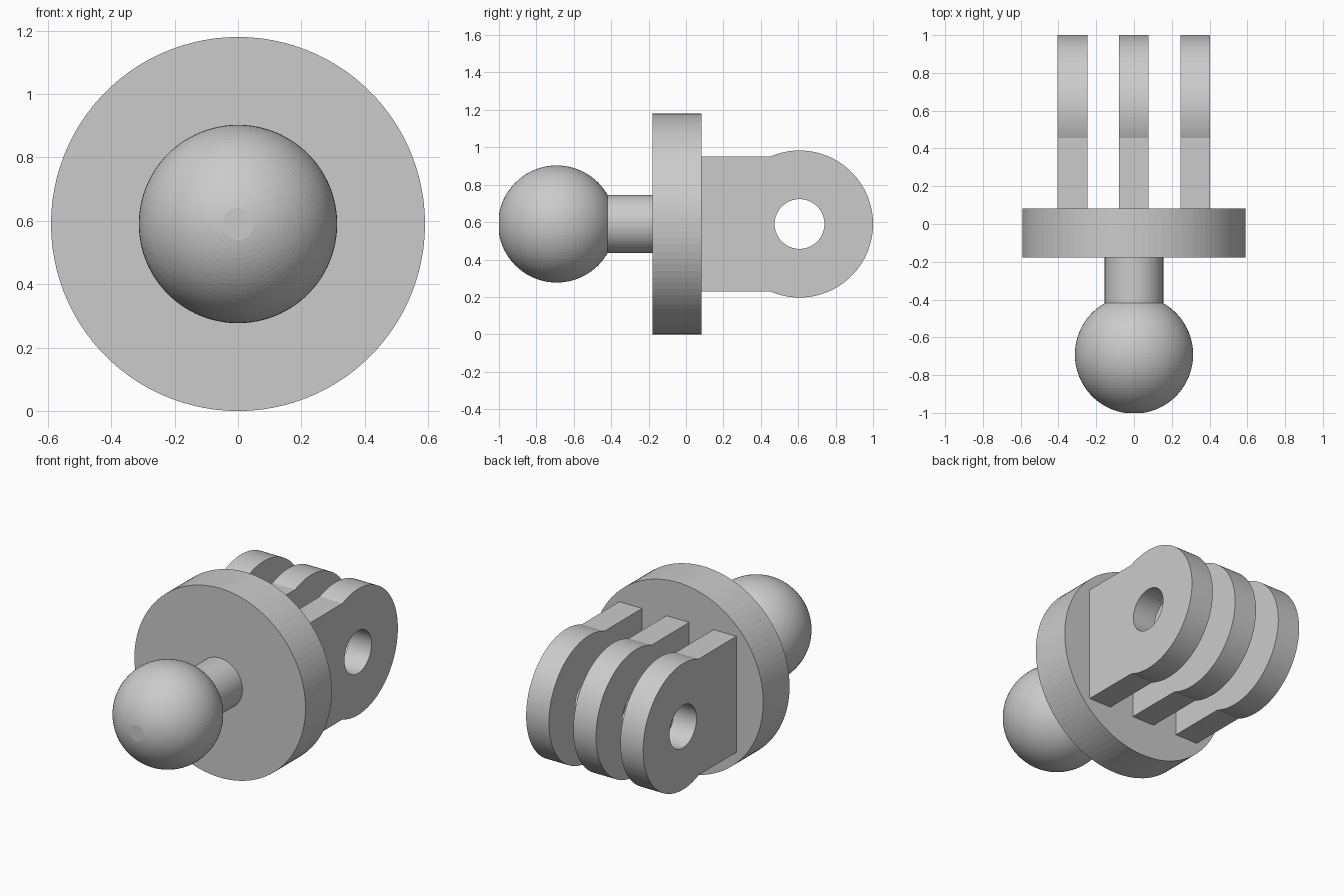
import bpy, bmesh
from math import sin, cos, pi, asin, sqrt
from mathutils import Vector

cube = bpy.data.objects.get("Cube")
if cube:
    bpy.data.objects.remove(cube, do_unlink=True)

AXIS_Z = 0.59      # height of the common axis
SIDES = 100

grey = bpy.data.materials.new("plain grey")
grey.use_nodes = True
colour = (0.6, 0.6, 0.6, 1)
grey.diffuse_color = colour
grey.node_tree.nodes["Principled BSDF"].inputs["Base Color"].default_value = colour


def finish(name, bm):
    bmesh.ops.recalc_face_normals(bm, faces=bm.faces[:])
    mesh = bpy.data.meshes.new(name)
    bm.to_mesh(mesh)
    bm.free()
    mesh.materials.append(grey)
    obj = bpy.data.objects.new(name, mesh)
    bpy.context.collection.objects.link(obj)
    return obj


def lathe(name, profile):
    """Turn (radius, y) points around the y axis and cap both ends."""
    bm = bmesh.new()
    rings = []
    for r, y in profile:
        rings.append([bm.verts.new((r * cos(2 * pi * i / SIDES), y,
                                    AXIS_Z + r * sin(2 * pi * i / SIDES)))
                      for i in range(SIDES)])
    for a, b in zip(rings, rings[1:]):
        for i in range(SIDES):
            j = (i + 1) % SIDES
            bm.faces.new((a[i], a[j], b[j], b[i]))
    bm.faces.new(rings[0])
    bm.faces.new(rings[-1])
    return finish(name, bm)


# Round plate and neck
lathe("round_plate", [(0.59, -0.178), (0.59, 0.082)])
lathe("neck", [(0.155, -0.45), (0.155, -0.17)])

# Ball with a small flat on its front
BALL_R, BALL_Y = 0.313, -0.691
first = asin(0.05 / BALL_R)
last = pi - asin(0.15 / BALL_R)
steps = 40
angles = [first + (last - first) * i / steps for i in range(steps + 1)]
lathe("ball", [(BALL_R * sin(a), BALL_Y - BALL_R * cos(a)) for a in angles])

# Three rounded prongs with a bolt hole
EYE_Y, EYE_R, HOLE_R, HALF_H = 0.607, 0.393, 0.133, 0.362
THICK = 0.157


def prong(name, x):
    bm = bmesh.new()
    start = asin(HALF_H / EYE_R)       # where the eye meets the straight arm
    sweep = pi - start
    outer = [(0.075, -HALF_H)]
    outer += [(EYE_Y + EYE_R * cos(t), EYE_R * sin(t))
              for t in (-sweep + 2 * sweep * i / 80 for i in range(81))]
    outer.append((0.075, HALF_H))
    hole = [(EYE_Y + HOLE_R * cos(2 * pi * i / 64), HOLE_R * sin(2 * pi * i / 64))
            for i in range(64)]
    edges = []
    for loop in (outer, hole):
        vs = [bm.verts.new((x - THICK / 2, y, AXIS_Z + z)) for y, z in loop]
        edges += [bm.edges.new((vs[i - 1], vs[i])) for i in range(len(vs))]
    bmesh.ops.triangle_fill(bm, edges=edges, use_beauty=True)
    out = bmesh.ops.extrude_face_region(bm, geom=bm.faces[:], use_keep_orig=True)
    moved = [g for g in out["geom"] if isinstance(g, bmesh.types.BMVert)]
    bmesh.ops.translate(bm, verts=moved, vec=Vector((THICK, 0, 0)))
    return finish(name, bm)


for side, x in (("right", -0.326), ("middle", -0.001), ("left", 0.324)):
    prong(side + "_prong", x)
